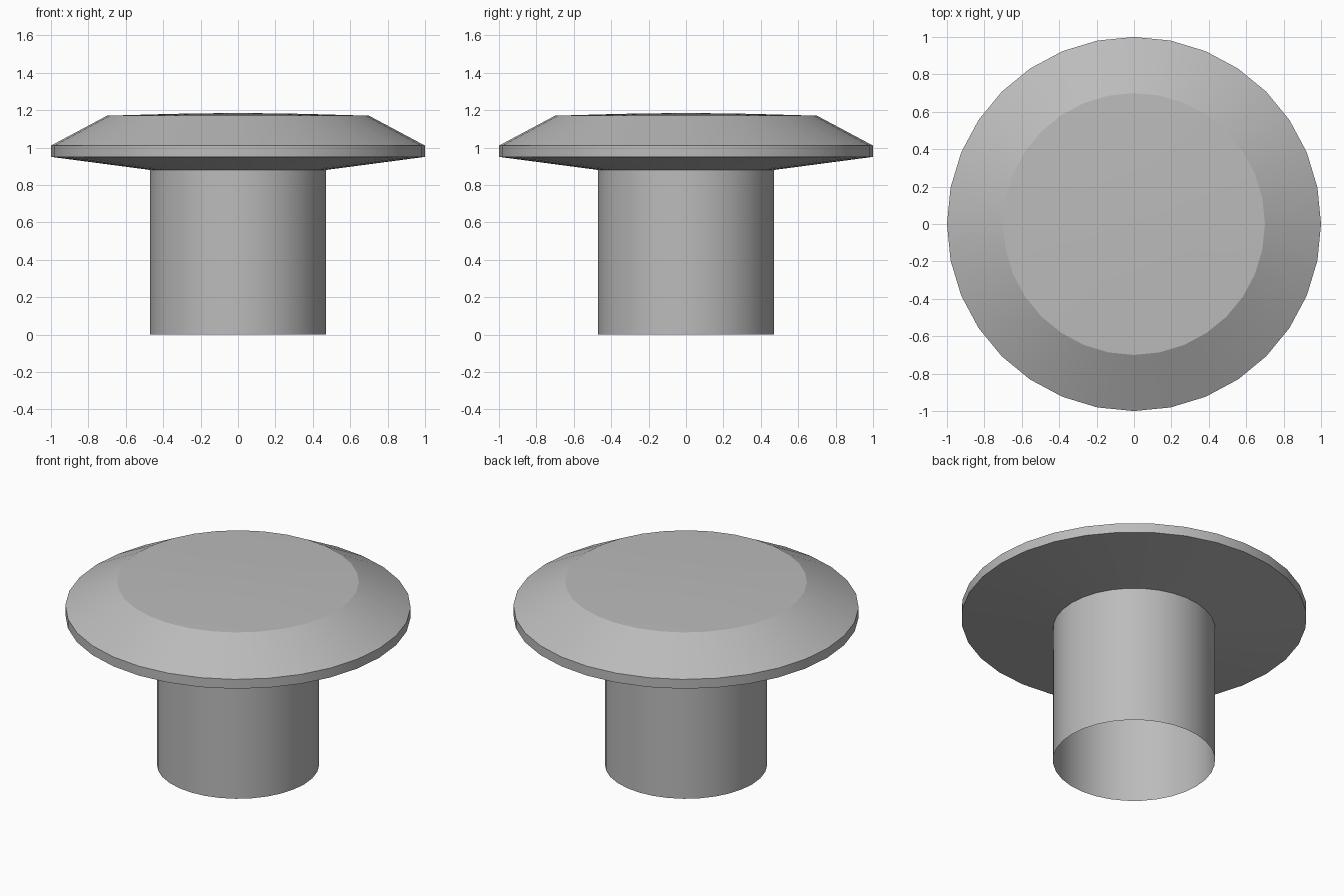
import bpy, bmesh, math

cube = bpy.data.objects.get("Cube")
if cube:
    bpy.data.objects.remove(cube, do_unlink=True)

SIDES = 32

grey = bpy.data.materials.new("mid_grey")
grey.use_nodes = True
colour = (0.5, 0.5, 0.5, 1)
grey.diffuse_color = colour
grey.node_tree.nodes["Principled BSDF"].inputs["Base Color"].default_value = colour


def lathe(name, profile):
    """Spin a (radius, height) profile around the z axis."""
    bm = bmesh.new()
    verts = [bm.verts.new((r, 0, z)) for r, z in profile]
    edges = [bm.edges.new(pair) for pair in zip(verts, verts[1:])]
    bmesh.ops.spin(bm, geom=verts + edges, cent=(0, 0, 0), axis=(0, 0, 1),
                   angle=math.tau, steps=SIDES, use_duplicate=False)
    bmesh.ops.remove_doubles(bm, verts=bm.verts, dist=0.0005)
    bmesh.ops.recalc_face_normals(bm, faces=bm.faces)
    # Make the open shell face outward
    if max(bm.faces, key=lambda f: f.calc_center_median().z).normal.z < 0:
        bmesh.ops.reverse_faces(bm, faces=bm.faces)
    mesh = bpy.data.meshes.new(name)
    bm.to_mesh(mesh)
    bm.free()
    mesh.materials.append(grey)
    obj = bpy.data.objects.new(name, mesh)
    bpy.context.collection.objects.link(obj)
    bpy.ops.object.select_all(action="DESELECT")
    obj.select_set(True)
    bpy.context.view_layer.objects.active = obj
    bpy.ops.object.shade_smooth_by_angle(angle=math.radians(20))
    return obj


# Hollow stem, open at the bottom
lathe("stem", [(0.47, 0), (0.47, 0.88)])

# Wide cap: sloped underside, thin rim, bevelled shoulder, slightly domed top
lathe("cap", [(0.47, 0.88), (1, 0.95), (1, 1.01), (0.7, 1.17),
              (0.35, 1.18), (0, 1.185)])
